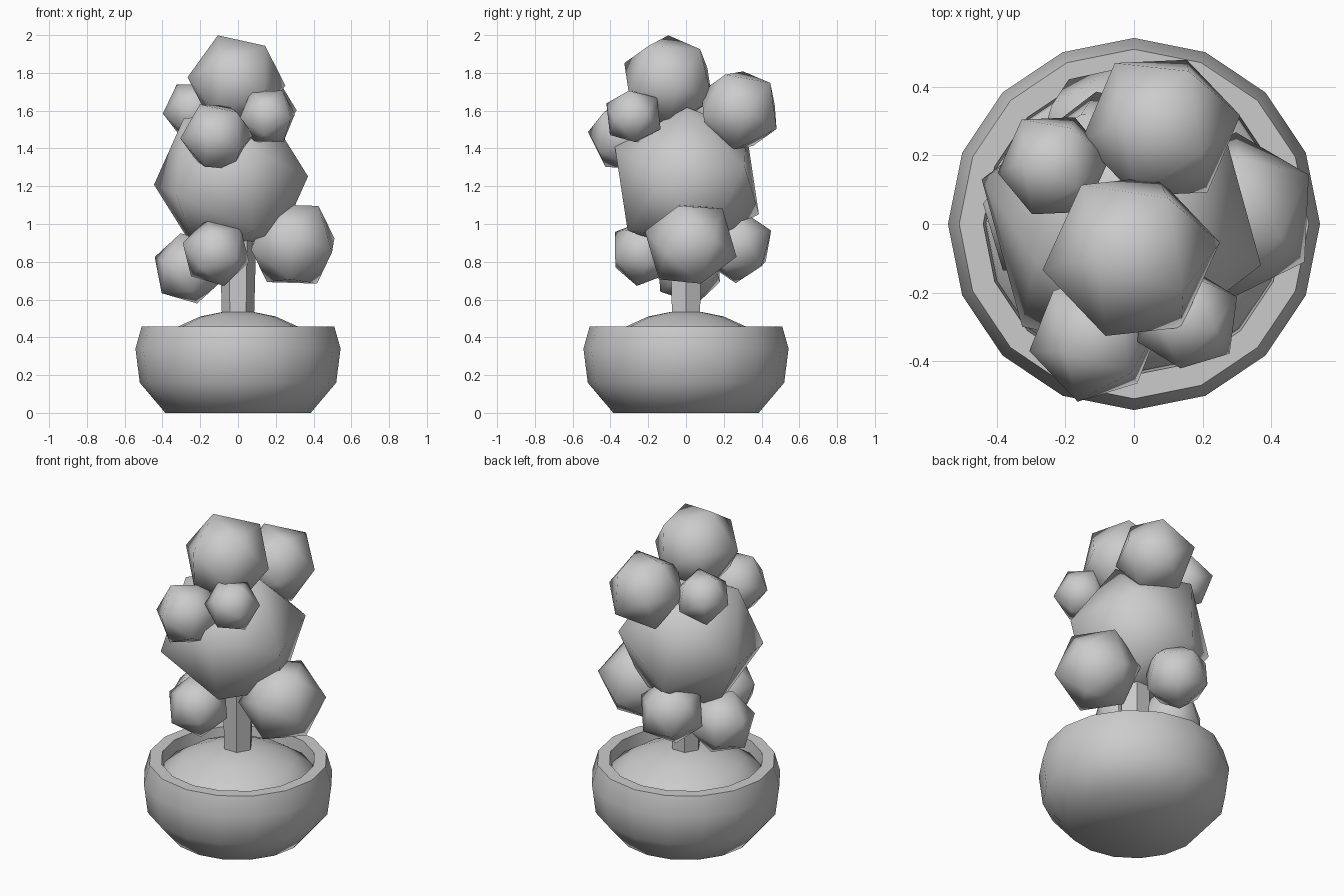
import bpy
import bmesh
import math
from mathutils import Vector, Matrix

if "Cube" in bpy.data.objects:
    bpy.data.objects.remove(bpy.data.objects["Cube"], do_unlink=True)

# One plain grey for the whole model
grey = bpy.data.materials.new("plain_grey")
grey.use_nodes = True
colour = (0.6, 0.6, 0.6, 1)
grey.diffuse_color = colour
grey.node_tree.nodes["Principled BSDF"].inputs["Base Color"].default_value = colour


def finish(name, bm, angle=55):
    bmesh.ops.recalc_face_normals(bm, faces=bm.faces)
    mesh = bpy.data.meshes.new(name)
    bm.to_mesh(mesh)
    bm.free()
    mesh.materials.append(grey)
    ob = bpy.data.objects.new(name, mesh)
    bpy.context.collection.objects.link(ob)
    bpy.ops.object.select_all(action="DESELECT")
    ob.select_set(True)
    bpy.context.view_layer.objects.active = ob
    bpy.ops.object.shade_smooth_by_angle(angle=math.radians(angle))
    return ob


def lathe(name, profile, sides):
    """Turn a (radius, height) profile about z; close both ends with caps."""
    bm = bmesh.new()
    rings = []
    for r, z in profile:
        rings.append([bm.verts.new((r * math.cos(math.tau * i / sides),
                                    r * math.sin(math.tau * i / sides), z))
                      for i in range(sides)])
    for low, high in zip(rings, rings[1:]):
        for i in range(sides):
            j = (i + 1) % sides
            bm.faces.new((low[i], low[j], high[j], high[i]))
    bm.faces.new(rings[0])
    bm.faces.new(rings[-1])
    return finish(name, bm)


def leaf_ball(name, centre, radius, corner, neighbour):
    """Twenty-sided ball turned so two adjoining corners point as given."""
    up = Vector(corner).normalized()
    side = Vector(neighbour)
    side = (side - up * side.dot(up)).normalized()
    turn = Matrix((side, up.cross(side), up)).transposed().to_4x4()
    bm = bmesh.new()
    bmesh.ops.create_icosphere(bm, subdivisions=1, radius=radius,
                               matrix=Matrix.Translation(centre) @ turn)
    return finish(name, bm)


# Pot with a flat rim, soil mound and trunk
lathe("pot", [(.385, 0), (.52, .16), (.543, .34), (.51, .457),
              (.44, .457), (.43, .34)], 16)
lathe("soil", [(.44, .34), (.43, .385), (.32, .456), (.2, .51), (.08, .535)], 16)
lathe("trunk", [(.085, .5), (.1, 1.05)], 6)

# Foliage
leaf_ball("main_foliage", (-.037, .005, 1.23), .427, (.408, -.125, .022), (.07, -.385, .18))
leaf_ball("crown_foliage", (-.008, -.094, 1.755), .263, (-.258, -.04, .022), (-.1, 0, .243))
leaf_ball("upper_front_foliage", (-.113, -.33, 1.463), .197, (-.19, -.04, -.01), (-.087, -.045, .17))
leaf_ball("upper_left_foliage", (.155, -.278, 1.57), .16, (.145, .065, .01), (.075, -.03, .138))
leaf_ball("upper_right_foliage", (-.235, .17, 1.6), .165, (-.16, -.02, -.015), (-.09, .14, .02))
leaf_ball("upper_back_foliage", (.079, .281, 1.602), .234, (.227, .035, 0), (.07, .2, -.1))
leaf_ball("lower_left_foliage", (.29, .025, .894), .252, (.22, .118, .03), (.14, -.065, .204))
leaf_ball("lower_front_foliage", (-.117, -.227, .85), .186, (.175, .035, -.05), (.141, -.035, .125))
leaf_ball("lower_right_foliage", (-.26, .015, .765), .196, (-.18, .045, .06), (-.034, -.045, .18))
leaf_ball("lower_back_foliage", (-.09, .27, .885), .2, (.03, .18, .08), (-.1, .16, -.08))
